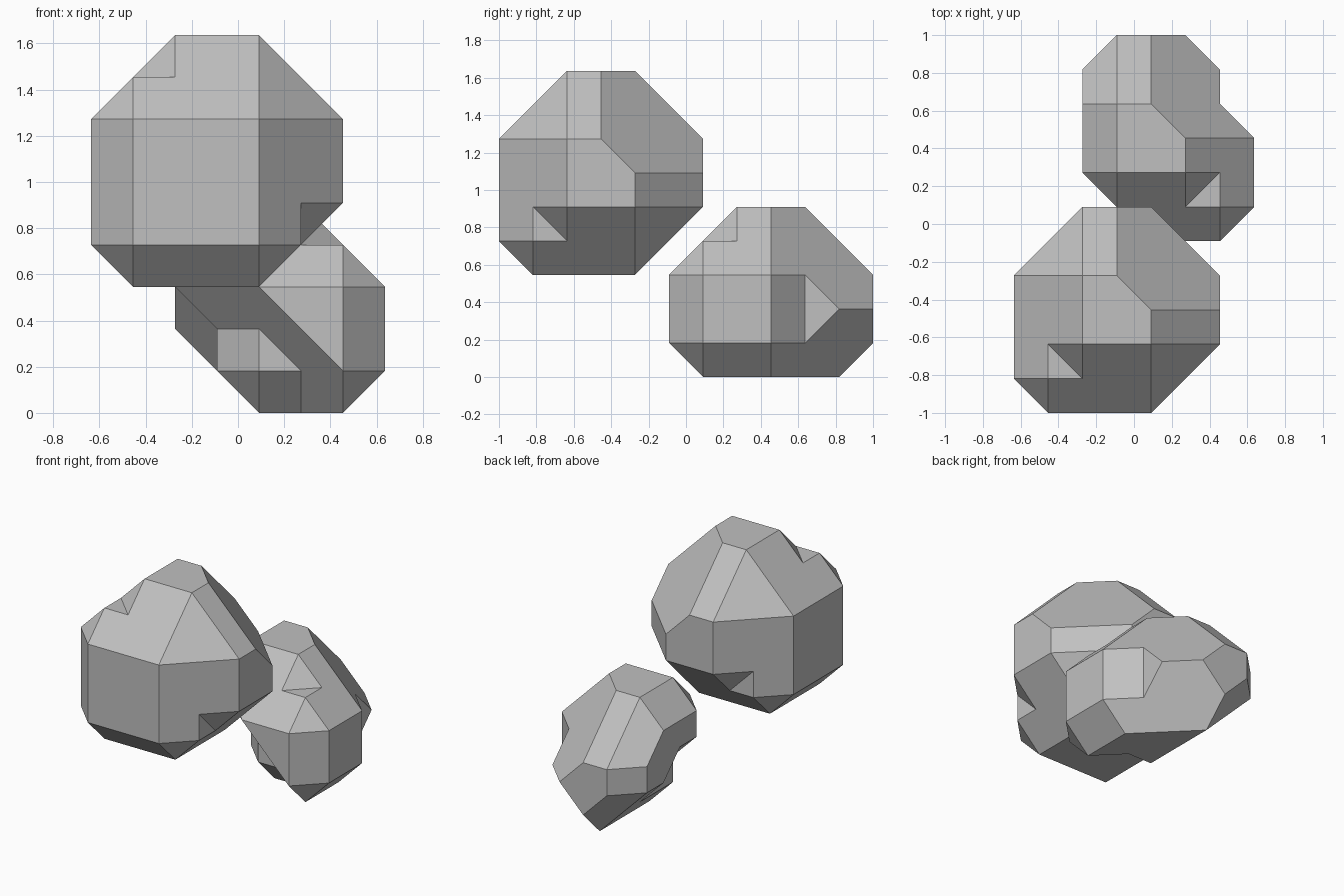
import bpy, bmesh
from mathutils import Vector

if "Cube" in bpy.data.objects:
    bpy.data.objects.remove(bpy.data.objects["Cube"], do_unlink=True)

UNIT = 2 / 11  # size of one grid step

stone = bpy.data.materials.new("grey_stone")
stone.use_nodes = True
stone.diffuse_color = (0.53, 0.53, 0.53, 1)
stone.node_tree.nodes["Principled BSDF"].inputs["Base Color"].default_value = (0.53, 0.53, 0.53, 1)


def tidy(bm):
    """Merge flat neighbours into single facets."""
    bmesh.ops.remove_doubles(bm, verts=bm.verts[:], dist=0.001)
    bmesh.ops.dissolve_limit(bm, angle_limit=0.005, verts=bm.verts[:], edges=bm.edges[:])
    bmesh.ops.recalc_face_normals(bm, faces=bm.faces[:])


def hull(name, points):
    """Convex chunk around grid points."""
    bm = bmesh.new()
    for p in points:
        bm.verts.new(p)
    bmesh.ops.convex_hull(bm, input=bm.verts[:])
    loose = [v for v in bm.verts if not v.link_faces]
    bmesh.ops.delete(bm, geom=loose, context='VERTS')
    tidy(bm)
    mesh = bpy.data.meshes.new(name)
    bm.to_mesh(mesh)
    bm.free()
    obj = bpy.data.objects.new(name, mesh)
    bpy.context.collection.objects.link(obj)
    return obj


def cyclic(p):
    """The three turns of a point about the main diagonal."""
    a, b, c = p
    return [(a, b, c), (c, a, b), (b, c, a)]


def finish(rock, steps, offset):
    """Apply the boolean steps, then scale and place the rock."""
    for operation, tool in steps:
        tool.hide_render = True
        mod = rock.modifiers.new(tool.name, 'BOOLEAN')
        mod.operation, mod.object, mod.solver = operation, tool, 'EXACT'
    bpy.context.view_layer.update()
    result = rock.evaluated_get(bpy.context.evaluated_depsgraph_get())
    bm = bmesh.new()
    bm.from_mesh(result.to_mesh())
    result.to_mesh_clear()
    rock.modifiers.clear()
    tidy(bm)
    for v in bm.verts:
        v.co = (v.co + Vector(offset)) * UNIT
    bm.to_mesh(rock.data)
    bm.free()
    rock.data.materials.clear()
    rock.data.materials.append(stone)
    for poly in rock.data.polygons:
        poly.material_index = 0
        poly.use_smooth = False
    for _, tool in steps:
        bpy.data.objects.remove(tool, do_unlink=True)


# Upper rock: same outline along all three axes
corners = [(0, 1, 1), (4, 0, 1), (4, 1, 0), (5, 1, 1), (6, 2, 2),
           (6, 2, 4), (6, 4, 2), (4, 0, 4), (6, 4, 3), (6, 3, 4)]
upper_rock = hull("upper_rock", [q for p in corners for q in cyclic(p)])

# Three matching chips in its ridges
chip = [(5, 5, -2), (5, -2, 5), (8, 6, 0), (8, 0, 6), (5, -2, -2), (8, -2, -2)]
chips = [hull("chip_cutter", [cyclic(p)[turn] for p in chip]) for turn in range(3)]
finish(upper_rock, [('DIFFERENCE', c) for c in chips], (-3.5, -5.5, 3))

# Lower rock: main body
lower_rock = hull("lower_rock", [
    (2, 7, 3), (5, 7, 0), (6, 6, 0), (6, 5, 1), (4, 5, 3), (6, 5, 3), (7, 6, 1),
    (7, 6, 3), (7, 9, 2), (7, 8, 1), (7, 8, 3), (6, 8, 0), (5, 9, 0), (2, 10, 3),
    (3, 11, 2), (3, 11, 3), (4, 11, 3), (5, 11, 2), (4, 11, 1), (4, 9, 5),
    (3, 9, 5), (2, 9, 4), (5, 8, 5), (5, 7, 5), (6, 6, 4), (3, 7, 5), (2, 7, 4), (3, 6, 4)])

# Bulge low at the back and knob low at the front
core = (5, 8, 3)
bulge = hull("back_bulge", [
    (2, 9, 2), (4, 9, 0), (2, 10, 2), (4, 10, 0), (3, 11, 2), (4, 11, 1),
    (2, 8, 3), (5, 8, 0), (2, 10, 3), (5, 9, 0), core])
knob = hull("front_knob", [
    (4, 6, 1), (3, 7, 1), (4, 7, 0), (3, 7, 2), (4, 6, 2), (5, 6, 1),
    (5, 7, 0), (3, 9, 1), (3, 8, 2), (4, 9, 0), (5, 8, 0), core])

# Chips in the top ridge and the side ridge
top_chip = hull("top_chip_cutter", [
    (2, 3, 4), (9, 10, 4), (2, 6, 7), (6, 10, 7), (9, 3, 4), (9, 3, 7)])
side_chip = hull("side_chip_cutter", [
    (x, y, z) for x, y in ((6, 9), (6, 12), (9, 12), (9, 6)) for z in (-2, 6)])
finish(lower_rock, [('UNION', bulge), ('UNION', knob),
                    ('DIFFERENCE', top_chip), ('DIFFERENCE', side_chip)], (-3.5, -5.5, 0))
